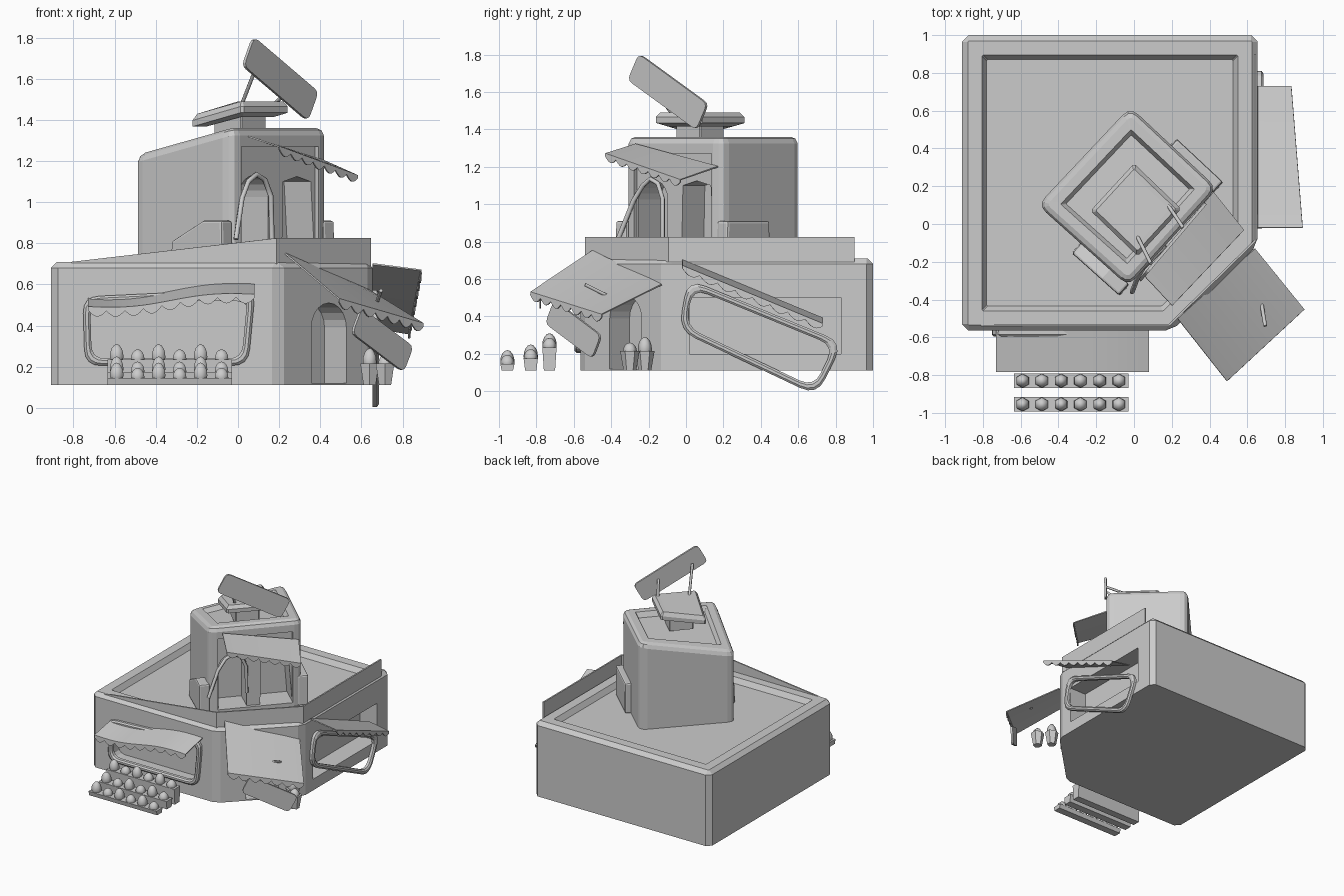
import bpy, bmesh, math
from mathutils import Vector as V

if "Cube" in bpy.data.objects:
    bpy.data.objects.remove(bpy.data.objects["Cube"])

def obj(name, verts, faces, solid=0.0):
    me = bpy.data.meshes.new(name)
    me.from_pydata([tuple(v) for v in verts], [], faces)
    bm = bmesh.new()
    bm.from_mesh(me)
    bmesh.ops.recalc_face_normals(bm, faces=bm.faces)
    bm.to_mesh(me)
    bm.free()
    ob = bpy.data.objects.new(name, me)
    bpy.context.collection.objects.link(ob)
    if solid:
        m = ob.modifiers.new("thickness", 'SOLIDIFY')
        m.thickness, m.offset = solid, 0
    return ob

def inset(poly, d):
    # parallel inset of a convex counter-clockwise outline
    out = []
    for i, p in enumerate(poly):
        a, c = poly[i - 1], poly[(i + 1) % len(poly)]
        e, f = (V(p) - V(a)).normalized(), (V(c) - V(p)).normalized()
        n1, n2 = V((-e.y, e.x)), V((-f.y, f.x))
        out.append(V(p) + (n1 + n2) * d / (1 + n1.dot(n2)))
    return out

def rounded(poly, r, n=3):
    out = []
    for i, p in enumerate(poly):
        p, a, c = V(p), V(poly[i - 1]), V(poly[(i + 1) % len(poly)])
        s, e = p + (a - p).normalized() * r, p + (c - p).normalized() * r
        for k in range(n + 1):
            t = k / n
            out.append(s * (1 - t) ** 2 + p * 2 * t * (1 - t) + e * t * t)
    return out

def loft(name, poly, rings, r, n, drop=None):
    # stack of inset outlines, capped at both ends
    verts, faces = [], []
    for d, z in rings:
        for p in rounded(inset(poly, d), max(.006, r - d), n):
            verts.append((p.x, p.y, z - (drop(p.x) if drop and z > 1 else 0)))
    m = len(verts) // len(rings)
    for j in range(len(rings) - 1):
        for i in range(m):
            k = (i + 1) % m
            faces.append((j*m + i, j*m + k, (j+1)*m + k, (j+1)*m + i))
    faces += [tuple(range(m)), tuple(range(len(verts) - m, len(verts)))]
    return obj(name, verts, faces)

def slab(name, pts, o, d, t0, t1):
    # outline on a wall: d runs along the wall, z is up, t is along the outward normal
    d = V((d[0], d[1], 0)).normalized()
    nrm, m = V((d.y, -d.x, 0)), len(pts)
    verts = [V(o) + d * p[0] + V((0, 0, p[1])) + nrm * t for t in (t0, t1) for p in pts]
    faces = [tuple(range(m)), tuple(range(m, 2 * m))]
    faces += [(i, (i + 1) % m, (i + 1) % m + m, i + m) for i in range(m)]
    return obj(name, verts, faces)

def frame(name, poly, place, w, r, depth):
    # flat ring with a rounded outline; place turns (u, z, out) into a point
    prof = [(0, 0), (0, depth * .7), (w * .3, depth), (w * .7, depth), (w, depth * .7), (w, 0)]
    rings = [[place(p.x, p.y, t) for p in rounded(inset(poly, d), r - d * .4, 4)] for d, t in prof]
    m, k = len(rings[0]), len(prof)
    faces = [(j*m + i, j*m + (i+1) % m, (j+1) % k*m + (i+1) % m, (j+1) % k*m + i) for j in range(k) for i in range(m)]
    return obj(name, sum(rings, []), faces)

def rect(u0, u1, v0, v1):
    return [(u0, v0), (u1, v0), (u1, v1), (u0, v1)]

def arch(u0, u1, v0, v1):
    c, r = (u0 + u1) / 2, (u1 - u0) / 2
    return [(u0, v0), (u1, v0)] + [(c + r * math.cos(math.pi * k / 10), v1 - r + r * math.sin(math.pi * k / 10)) for k in range(11)]

def cut(ob, cutter):
    m = ob.modifiers.new("opening", 'BOOLEAN')
    m.operation, m.solver, m.object = 'DIFFERENCE', 'EXACT', cutter
    bpy.context.view_layer.objects.active = ob
    bpy.ops.object.modifier_apply(modifier=m.name)
    bpy.data.objects.remove(cutter)

def tube(name, pts, r):
    cu = bpy.data.curves.new(name, 'CURVE')
    cu.dimensions, cu.bevel_depth, cu.bevel_resolution, cu.use_fill_caps = '3D', r, 1, True
    sp = cu.splines.new('POLY')
    sp.points.add(len(pts) - 1)
    for q, p in zip(sp.points, pts):
        q.co = (*p, 1)
    bpy.context.collection.objects.link(bpy.data.objects.new(name, cu))

def awning(name, a, b, c, e, n, drop, sag=0.0):
    # a-b along the wall, e-c along the outer edge, scallops hang from the outer edge
    a, b, c, e = map(V, (a, b, c, e))
    verts, faces, steps = [], [], n * 6
    for i in range(steps + 1):
        t = i / steps
        w = V((0, 0, sag * math.sin(t * 2 * math.pi)))
        p, q = a.lerp(b, t) - w, e.lerp(c, t) - w
        h = drop * (0.35 + 0.65 * abs(math.sin(t * n * math.pi)))
        verts += [p, q, q - V((0, 0, h))]
    for i in range(0, 3 * steps, 3):
        faces += [(i, i + 1, i + 4, i + 3), (i + 1, i + 2, i + 5, i + 4)]
    return obj(name, verts, faces, 0.008)

def board(name, o, d, length, width, tilt):
    c, s = math.cos(tilt), math.sin(tilt)
    pts = rounded(rect(-length/2, length/2, -width/2, width/2), 0.035)
    return slab(name, [(p.x*c - p.y*s, p.x*s + p.y*c) for p in pts], o, d, -0.008, 0.008)

# main building with sunken roof and a cut corner
base_outline = [(-.91, -.565), (.2, -.565), (.655, -.11), (.655, 1), (-.91, 1)]
base = loft("base_building", base_outline, [(0, .11), (0, .68), (.03, .71), (.105, .71), (.13, .67)], .035, 1)
front, right, diag = (1, 0), (0, 1), (1, 1)
win = rounded(rect(-.73, .05, .23, .52), .06)
cut(base, slab("cut_a", win, (0, -.565, 0), front, -.09, .1))
cut(base, slab("cut_b", rect(.02, .83, .2, .5), (.655, 0, 0), right, -.15, .1))
cut(base, slab("cut_c", arch(-.11, .13, .12, .51), (.435, -.33, 0), diag, -.15, .1))

# thin parapet, tapering away on the front
path = [(-.81, -.535, .71), (.185, -.535, .825), (.64, -.09, .825), (.64, .9, .825)]
obj("parapet", [(x, y, .69) for x, y, z in path] + path, [(i, i+1, i+5, i+4) for i in range(3)], .012)

# window frames: one fixed, one hanging loose
frame("front_window_frame", [(-.745, .205), (.05, .205), (.085, .58), (-.755, .54)], lambda u, z, t: (u, -.56 - t, z), .035, .08, .035)
frame("loose_window_frame", [(-.04, .325), (.7, -.025), (.84, .26), (.01, .6)], lambda u, z, t: (.655 + t, u, z), .035, .1, .03)

# tower on the roof, one corner lower
tower_outline = [(-.03, -.33), (.44, .19), (-.02, .62), (-.51, .1)]
drop = lambda x: .13 * max(0, (-.03 - x) / .46)
tower = loft("tower", tower_outline, [(0, .66), (0, 1.325), (.012, 1.35), (.035, 1.36), (.085, 1.36), (.105, 1.32)], .06, 3, drop)
td, to = (.47, .52), (-.03, -.33, 0)
cut(tower, slab("cut_d", rect(.07, .63, .70, 1.27), to, td, -.025, .1))
cut(tower, slab("cut_e", arch(.08, .29, .70, 1.13), to, td, -.2, .1))
cut(tower, slab("cut_f", [(.39, .7), (.63, .7), (.6, 1.1), (.5, 1.125), (.4, 1.1)], to, td, -.2, .1))
arch_path = [(-.01, -.36, .82), (.02, -.28, 1.02), (.05, -.23, 1.1), (.09, -.19, 1.135), (.13, -.15, 1.11), (.16, -.125, 1.03), (.165, -.125, .82)]
tube("leaning_door_frame", arch_path, .013)

# side boxes on the tower, the left one slumped
for nm, o, d, low in (("right", (.315, .3, 0), (-.46, .43), .91), ("left", (-.17, -.23, 0), (.48, -.43), .81)):
    sb = slab(nm + "_side_box", [(-.17, .67), (.17, .67), (.165, .91), (.04, .91), (-.165, low)], o, V(d), -.03, .05)
    m = sb.modifiers.new("soft_edges", 'BEVEL')
    m.width, m.segments = .012, 2

# roof vent with tilted cap
cap_outline = [(.02, -.17), (.25, .08), (.0, .32), (-.23, .07)]
cap_drop = lambda x: .07 * max(0, -x / .23)
loft("vent_pedestal", cap_outline, [(.08, 1.3), (.08, 1.43)], .01, 1)
loft("vent_cap", cap_outline, [(.05, 1.415), (0, 1.435), (0, 1.465), (.02, 1.49), (.045, 1.49)], .012, 1, cap_drop)

# sign boards and struts
board("roof_sign", (.205, -.095, 1.6), (.35, .41), .55, .16, math.radians(-29))
tube("sign_strut_a", [(.02, -.07, 1.48), (.09, -.21, 1.66)], .01)
tube("sign_strut_b", [(.18, .1, 1.48), (.26, -.02, 1.56)], .01)
board("fallen_sign", (.7, -.6, .33), diag, .4, .14, math.radians(-28))

# awnings
awning("front_awning", (-.73, -.56, .53), (.08, -.56, .6), (.08, -.78, .55), (-.73, -.78, .49), 9, .045, .015)
awning("right_awning", (.655, -.02, .7), (.655, .73, .39), (.83, .73, .36), (.89, -.02, .67), 8, .04)
awning("door_awning", (.23, -.5, .75), (.64, -.13, .57), (.9, -.45, .41), (.49, -.83, .53), 7, .045)
awning("tower_awning", (.05, -.27, 1.32), (.42, .17, 1.2), (.58, -.03, 1.13), (.2, -.43, 1.27), 7, .04)
tube("awning_bar", [(.695, -.54, .57), (.675, -.42, .51)], .01)

# eggs, crates and pots
def prim(name, loc, z0, z1, r0, r1=None):
    bm = bmesh.new()
    if r1 is None:
        bmesh.ops.create_uvsphere(bm, u_segments=6, v_segments=7, radius=1)
        for v in bm.verts:
            k = r0 * (1 - .12 * v.co.z)
            v.co = (v.co.x * k, v.co.y * k, v.co.z * (z1 - z0) / 2)
    else:
        bmesh.ops.create_cone(bm, cap_ends=True, segments=6, radius1=r0, radius2=r1, depth=z1 - z0)
    for f in bm.faces:
        f.smooth = r1 is None
    me = bpy.data.meshes.new(name)
    bm.to_mesh(me)
    bm.free()
    ob = bpy.data.objects.new(name, me)
    ob.location = (*loc, (z0 + z1) / 2)
    bpy.context.collection.objects.link(ob)

for row, (y, top) in enumerate(((-.955, .145), (-.83, .175), (-.73, .235))):
    slab(f"egg_crate_{row}", [(-.038, top), (.038, top), (.03, .11), (-.03, .11)], (-.635, y, 0), (0, 1), 0, .605)
    for i in range(6):
        prim(f"egg_{row}_{i}", (-.59 + i * .102, y), top - .03, top + (.075 if i % 2 == 0 else .05), .038)
for i, (x, y) in enumerate(((.715, -.3), (.64, -.22))):
    prim(f"pot_{i}", (x, y), .11, .215, .034, .052)
    prim(f"pot_egg_{i}", (x, y), .175, .26 + .03 * i, .038)
